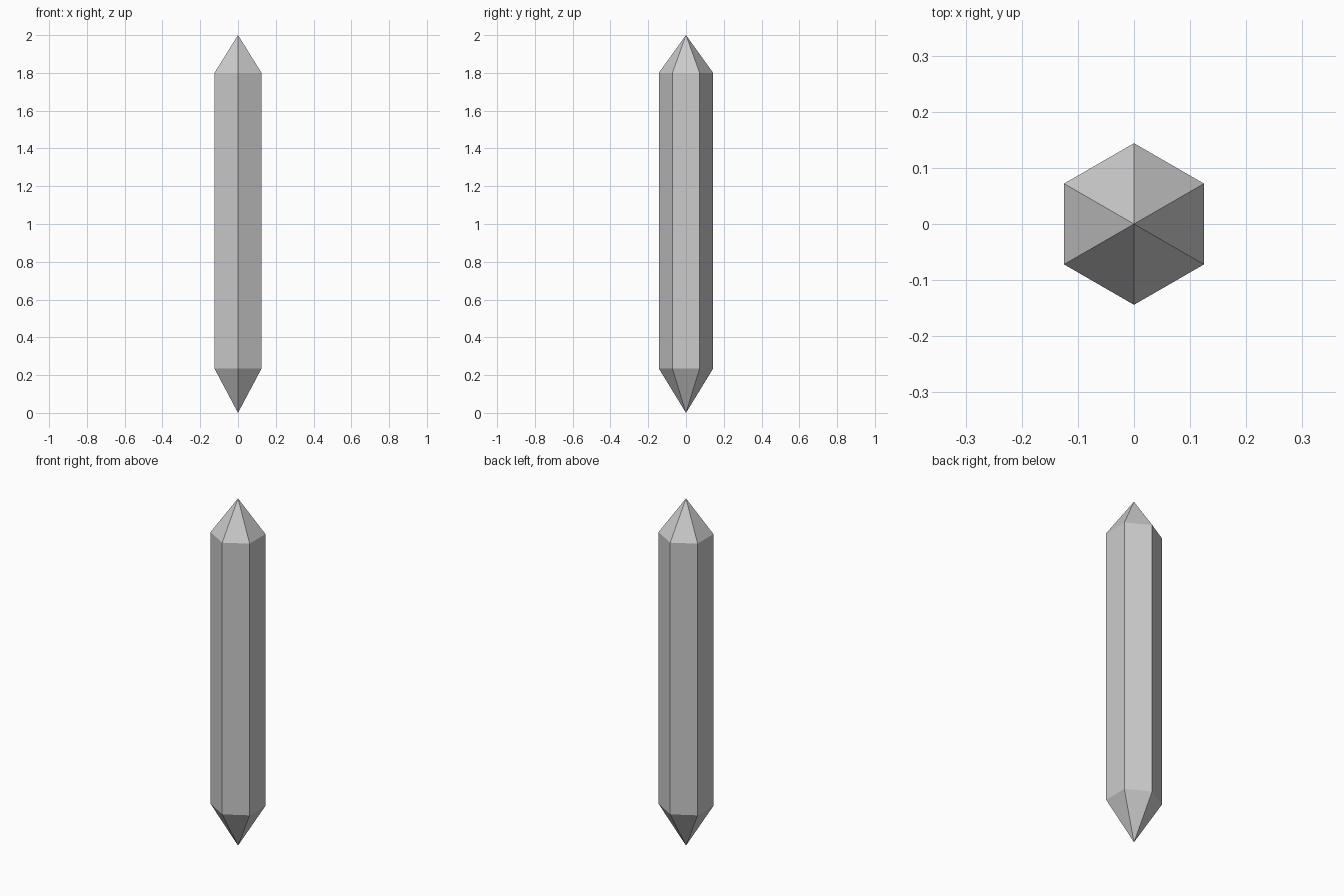
import bpy, bmesh, math

if "Cube" in bpy.data.objects:
    bpy.data.objects.remove(bpy.data.objects["Cube"])

SIDES = 6
RADIUS = 0.144
Z_TIP_LOW, Z_LOW, Z_HIGH, Z_TIP_HIGH = 0.0, 0.235, 1.80, 2.0

bm = bmesh.new()


def ring(z):
    # hexagon with corners on the y axis
    return [bm.verts.new((RADIUS * math.cos(a), RADIUS * math.sin(a), z))
            for a in (math.pi / 2 + i * math.tau / SIDES for i in range(SIDES))]


low, high = ring(Z_LOW), ring(Z_HIGH)
tip_low = bm.verts.new((0, 0, Z_TIP_LOW))
tip_high = bm.verts.new((0, 0, Z_TIP_HIGH))

# shaft sides with a pointed facet above and below each
for i in range(SIDES):
    j = (i + 1) % SIDES
    bm.faces.new((low[i], low[j], high[j], high[i]))
    bm.faces.new((high[i], high[j], tip_high))
    bm.faces.new((low[j], low[i], tip_low))

bmesh.ops.recalc_face_normals(bm, faces=bm.faces)
mesh = bpy.data.meshes.new("crystal_shard")
bm.to_mesh(mesh)
bm.free()
bpy.context.collection.objects.link(bpy.data.objects.new("crystal_shard", mesh))
